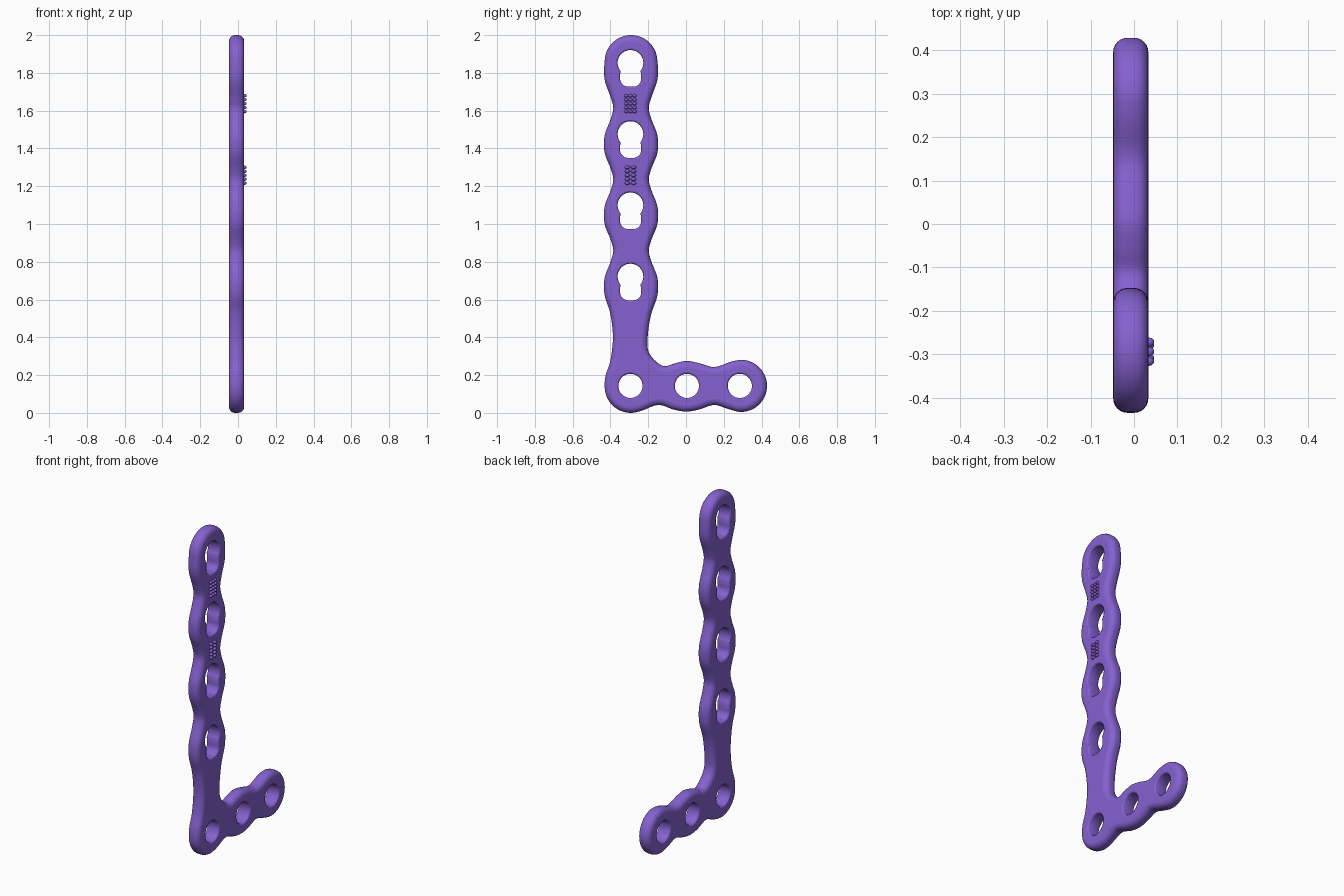
import bpy, bmesh, math
from mathutils import Vector

if "Cube" in bpy.data.objects:
    bpy.data.objects.remove(bpy.data.objects["Cube"])

X0, X1 = -0.048, 0.033        # plate thickness range
CY = -0.291                   # centre line of the long arm

purple = bpy.data.materials.new("purple")
purple.diffuse_color = (0.235, 0.12, 0.63, 1)
purple.use_nodes = True
purple.node_tree.nodes["Principled BSDF"].inputs["Base Color"].default_value = purple.diffuse_color


def arc(cy, cz, r, a0, a1, n):
    """Points on an arc in the YZ plane, both ends included."""
    return [(cy + r * math.cos(math.radians(a0 + (a1 - a0) * i / n)),
             cz + r * math.sin(math.radians(a0 + (a1 - a0) * i / n))) for i in range(n + 1)]


def smooth_loop(pts, steps=5):
    """Closed centripetal spline through the points."""
    out, n = [], len(pts)
    for i in range(n):
        p = [Vector(pts[(i + k) % n]) for k in (-1, 0, 1, 2)]
        t = [0.0]
        for a, b in zip(p, p[1:]):
            t.append(t[-1] + (b - a).length ** 0.5)
        for s in range(steps):
            u = t[1] + (t[2] - t[1]) * s / steps
            mix = lambda a, b, i0, i1: a * ((t[i1] - u) / (t[i1] - t[i0])) + b * ((u - t[i0]) / (t[i1] - t[i0]))
            a1, a2, a3 = mix(p[0], p[1], 0, 1), mix(p[1], p[2], 1, 2), mix(p[2], p[3], 2, 3)
            out.append(mix(mix(a1, a2, 0, 2), mix(a2, a3, 1, 3), 1, 2))
    return out


def inset(loop, d):
    """Move a counter-clockwise loop inwards by d."""
    n, out = len(loop), []
    for i in range(n):
        t = (loop[(i + 1) % n] - loop[i - 1]).normalized()
        out.append(loop[i] + Vector((-t.y, t.x)) * d)
    return out


def add_wall(bm, loop, radius, segs, sign):
    """Rounded wall along a loop; returns its first and last edge rings."""
    section = []
    for i in range(segs + 1):
        a = math.pi / 2 * i / segs
        section.append((radius * (1 - math.sin(a)), X0 + radius * (1 - math.cos(a))))
    section += [(d, X0 + X1 - x) for d, x in reversed(section)]
    rings = [[bm.verts.new((x, p.x, p.y)) for p in inset(loop, sign * d)] for d, x in section]
    n = len(loop)
    for a, b in zip(rings, rings[1:]):
        for i in range(n):
            bm.faces.new((a[i], a[(i + 1) % n], b[(i + 1) % n], b[i]))
    return [[bm.edges.get((r[i], r[(i + 1) % n])) for i in range(n)] for r in (rings[0], rings[-1])]


# outline: rounded top, then the scalloped left side going down
LOBES = [1.80 - 0.377 * k for k in range(4)]
outline = arc(CY, 1.86, 0.14, 0, 180, 8)
side = [(0.14, 1.765)]
for m in LOBES[1:]:
    side += [(0.107, m + 0.245), (0.094, m + 0.19), (0.107, m + 0.135),
             (0.14, m + 0.045), (0.14, m - 0.045)]
outline += [(CY - w, z) for w, z in side]
outline += [(-0.402, 0.53), (-0.387, 0.40), (-0.402, 0.27), (-0.425, 0.20)]
# corner lobe, underside of the foot, end lobe, upper side of the foot
outline += arc(CY, 0.14, 0.14, 180, 290, 5)
outline += [(-0.145, 0.042), (-0.06, 0.016), (0.005, 0.007), (0.07, 0.018), (0.15, 0.042), (0.225, 0.02)]
outline += arc(0.291, 0.143, 0.138, 270, 470, 8)
outline += [(0.15, 0.243), (0.07, 0.263), (0.005, 0.275), (-0.06, 0.262),
            (-0.115, 0.247), (-0.17, 0.283), (-0.2, 0.33), (-0.203, 0.40), (-0.185, 0.52)]
outline += [(CY + w, z) for w, z in reversed(side)]

# holes: keyholes up the arm, round ones along the foot
holes = []
for m in LOBES:
    holes.append(arc(CY - 0.003, m + 0.053, 0.068, -38, 218, 28)
                 + arc(CY - 0.015, m - 0.03, 0.043, 180, 270, 7)
                 + arc(CY + 0.011, m - 0.03, 0.043, 270, 360, 7))
for y in (CY - 0.003, 0.005, 0.285):
    holes.append(arc(y, 0.143, 0.064, 0, 350, 35))

bm = bmesh.new()
ends = [add_wall(bm, smooth_loop(outline), 0.033, 6, 1)]
ends += [add_wall(bm, [Vector(p) for p in h], 0.008, 2, -1) for h in holes]
caps = []
for k in (0, 1):
    edges = [e for pair in ends for e in pair[k]]
    res = bmesh.ops.triangle_fill(bm, edges=edges, use_beauty=True, use_dissolve=False)
    caps += [f for f in res["geom"] if isinstance(f, bmesh.types.BMFace)]
bmesh.ops.recalc_face_normals(bm, faces=bm.faces)
for f in bm.faces:
    f.smooth = True
for f in caps:
    f.smooth = False
mesh = bpy.data.meshes.new("plate")
bm.to_mesh(mesh)
bm.free()
mesh.materials.append(purple)
plate = bpy.data.objects.new("plate", mesh)
bpy.context.collection.objects.link(plate)

# raised texture: two patches of small plain nubs on the +x face
for name, zc, cols in (("upper_nubs", 1.637, 3), ("lower_nubs", 1.258, 2)):
    bm = bmesh.new()
    for c in range(cols):
        for r in range(5):
            res = bmesh.ops.create_icosphere(bm, subdivisions=2, radius=1)
            y = CY - 0.003 + (c - (cols - 1) / 2) * (0.066 / cols)
            z = zc + (r - 2) * 0.021
            for v in res["verts"]:
                v.co = (X1 + v.co.x * 0.014, y + v.co.y * 0.024 / cols ** 0.7, z + v.co.z * 0.009)
    for f in bm.faces:
        f.smooth = True
    mesh = bpy.data.meshes.new(name)
    bm.to_mesh(mesh)
    bm.free()
    mesh.materials.append(purple)
    bpy.context.collection.objects.link(bpy.data.objects.new(name, mesh))
